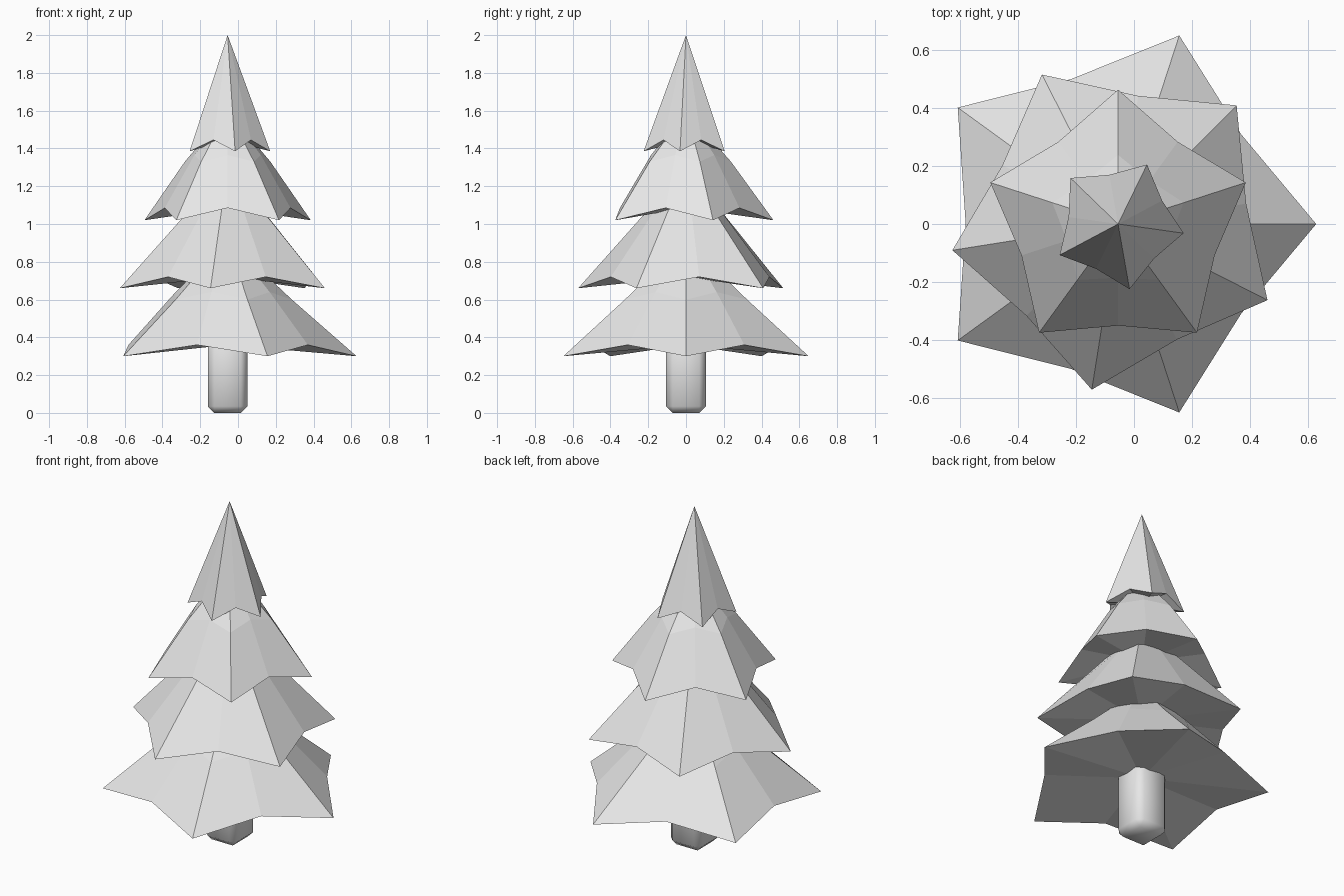
import bpy, bmesh, math

if "Cube" in bpy.data.objects:
    bpy.data.objects.remove(bpy.data.objects["Cube"])

AXIS_X = -0.055
POINTS = 5

grey = bpy.data.materials.new("plain grey")
grey.diffuse_color = (0.8, 0.8, 0.8, 1.0)
grey.use_nodes = True
grey.node_tree.nodes["Principled BSDF"].inputs["Base Color"].default_value = grey.diffuse_color


def finish(name, bm):
    bmesh.ops.recalc_face_normals(bm, faces=bm.faces)
    mesh = bpy.data.meshes.new(name)
    bm.to_mesh(mesh)
    bm.free()
    mesh.materials.append(grey)
    obj = bpy.data.objects.new(name, mesh)
    obj.location.x = AXIS_X
    bpy.context.collection.objects.link(obj)
    return obj


def branch_tier(name, turn, rings, apex):
    """Star skirt; each ring is (tip radius, tip z, valley radius, valley z)."""
    bm = bmesh.new()
    n = POINTS * 2
    loops = []
    for tip_r, tip_z, val_r, val_z in rings:
        loop = []
        for i in range(n):
            a = math.radians(turn) + i * math.pi / POINTS
            r, z = (val_r, val_z) if i % 2 else (tip_r, tip_z)
            loop.append(bm.verts.new((r * math.cos(a), r * math.sin(a), z)))
        loops.append(loop)
    top = bm.verts.new((0, 0, apex))
    base = bm.verts.new((0, 0, rings[0][3]))
    for i in range(n):
        j = (i + 1) % n
        for lo, hi in zip(loops, loops[1:]):
            bm.faces.new((lo[i], lo[j], hi[j], hi[i]))
        bm.faces.new((loops[-1][i], loops[-1][j], top))
        bm.faces.new((loops[0][j], loops[0][i], base))
    return finish(name, bm)


# Branch tiers, lowest to highest
branch_tier("bottom_branches", 0,
            [(0.683, 0.30, 0.525, 0.36), (0.34, 0.60, 0.275, 0.64)], 0.92)
branch_tier("lower_middle_branches", 45,
            [(0.578, 0.66, 0.447, 0.72), (0.19, 1.09, 0.15, 1.12)], 1.25)
branch_tier("upper_middle_branches", 18,
            [(0.463, 1.02, 0.35, 1.085), (0.238, 1.33, 0.185, 1.365)], 1.60)
branch_tier("tree_top", 64, [(0.228, 1.385, 0.172, 1.445)], 2.0)

# Trunk: square post with softened edges
bm = bmesh.new()
bmesh.ops.create_cube(bm, size=1)
for v in bm.verts:
    v.co = (v.co.x * 0.21, v.co.y * 0.21, (v.co.z + 0.5) * 0.5)
bmesh.ops.bevel(bm, geom=bm.edges[:], offset=0.035, segments=1, affect='EDGES')
for f in bm.faces:
    f.smooth = True
finish("trunk", bm)
